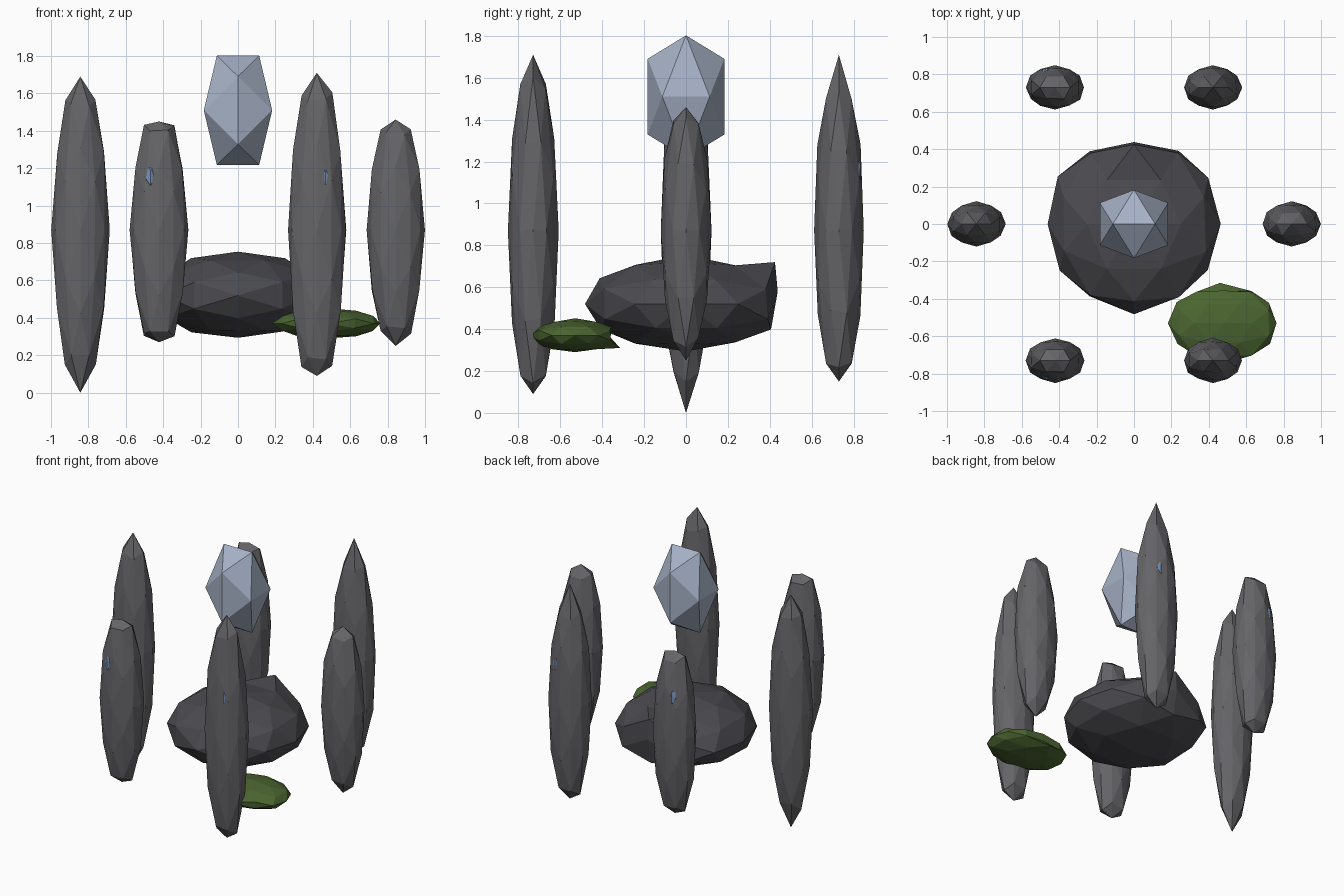
import bpy, bmesh, random
from math import cos, sin, radians
from mathutils import Vector

if "Cube" in bpy.data.objects:
    bpy.data.objects.remove(bpy.data.objects["Cube"])

random.seed(4)
PHI = (1 + 5 ** 0.5) / 2


def material(name, rgb):
    m = bpy.data.materials.new(name)
    m.diffuse_color = (*rgb, 1)
    m.use_nodes = True
    m.node_tree.nodes["Principled BSDF"].inputs["Base Color"].default_value = m.diffuse_color
    return m


STONE = material("stone", (0.13, 0.13, 0.14))
DARK = material("dark_rock", (0.07, 0.07, 0.08))
MOSS = material("moss", (0.07, 0.13, 0.03))
CRYSTAL = material("crystal", (0.38, 0.44, 0.56))
RUNE = material("rune", (0.18, 0.27, 0.46))


def rock(name, center, radii, mat, detail=1, jitter=0.0, moves=()):
    """Icosahedron with an edge on top; moves = (unit direction, new position)."""
    bm = bmesh.new()
    for a in (-1, 1):
        for b in (-PHI, PHI):
            for co in ((a, 0, b), (0, b, a), (b, a, 0)):
                bm.verts.new(Vector(co).normalized())
    bmesh.ops.convex_hull(bm, input=bm.verts[:])
    if detail:
        bmesh.ops.subdivide_edges(bm, edges=bm.edges[:], cuts=1, use_grid_fill=True)
        for v in bm.verts:
            v.co.normalize()
    bmesh.ops.triangulate(bm, faces=bm.faces[:])
    bm.verts.ensure_lookup_table()
    moved = [(min(bm.verts, key=lambda v: (v.co - Vector(d)).length), p) for d, p in moves]
    for v in bm.verts:
        k = 1 + random.uniform(-jitter, jitter)
        v.co = Vector([c + r * x * k for c, r, x in zip(center, radii, v.co)])
    for v, p in moved:
        v.co = p
    bmesh.ops.recalc_face_normals(bm, faces=bm.faces[:])
    mesh = bpy.data.meshes.new(name)
    bm.to_mesh(mesh)
    bm.free()
    mesh.materials.append(mat)
    ob = bpy.data.objects.new(name, mesh)
    bpy.context.collection.objects.link(ob)
    return ob


# Ring of standing stones: body half height, bottom tip, top tip
stones = {
    0: ("right", 0.64, 0.25, 1.46),
    60: ("back_right", 0.77, 0.15, 1.71),
    120: ("back_left", 0.66, 0.27, 1.45),
    180: ("left", 0.83, 0.0, 1.69),
    240: ("front_left", 0.66, 0.27, 1.45),
    300: ("front_right", 0.85, 0.09, 1.71),
}
for angle, (side, half, low, high) in stones.items():
    c, s = cos(radians(angle)), sin(radians(angle))
    x, y = 0.843 * c, 0.843 * s
    rock(side + "_standing_stone", (x, y, 0.87), (0.155, 0.12, half), STONE,
         jitter=0.02, moves=[((0, 0, 1), (x, y, high)), ((0, 0, -1), (x, y, low))])
    # Glowing rune chip set in the outer face
    rock(side + "_rune", (0.935 * c, 0.935 * s, 1.15), (0.029, 0.029, 0.07), RUNE, detail=0)

# Central boulder with a raised rear edge
rock("central_boulder", (0, 0, 0.52), (0.47, 0.475, 0.23), DARK, jitter=0.02,
     moves=[((0, 0.85, 0.53), (0, 0.425, 0.72)), ((0, 1, 0), (0, 0.438, 0.58))])

# Moss patch, pinched at its back edge
rock("moss_patch", (0.48, -0.53, 0.37), (0.29, 0.21, 0.08), MOSS, jitter=0.03,
     moves=[((0, 0.85, -0.53), (0.46, -0.315, 0.31)), ((0, 1, 0), (0.48, -0.36, 0.36))])

# Floating crystal
rock("floating_crystal", (0, 0, 1.51), (0.215, 0.215, 0.344), CRYSTAL, detail=0)
